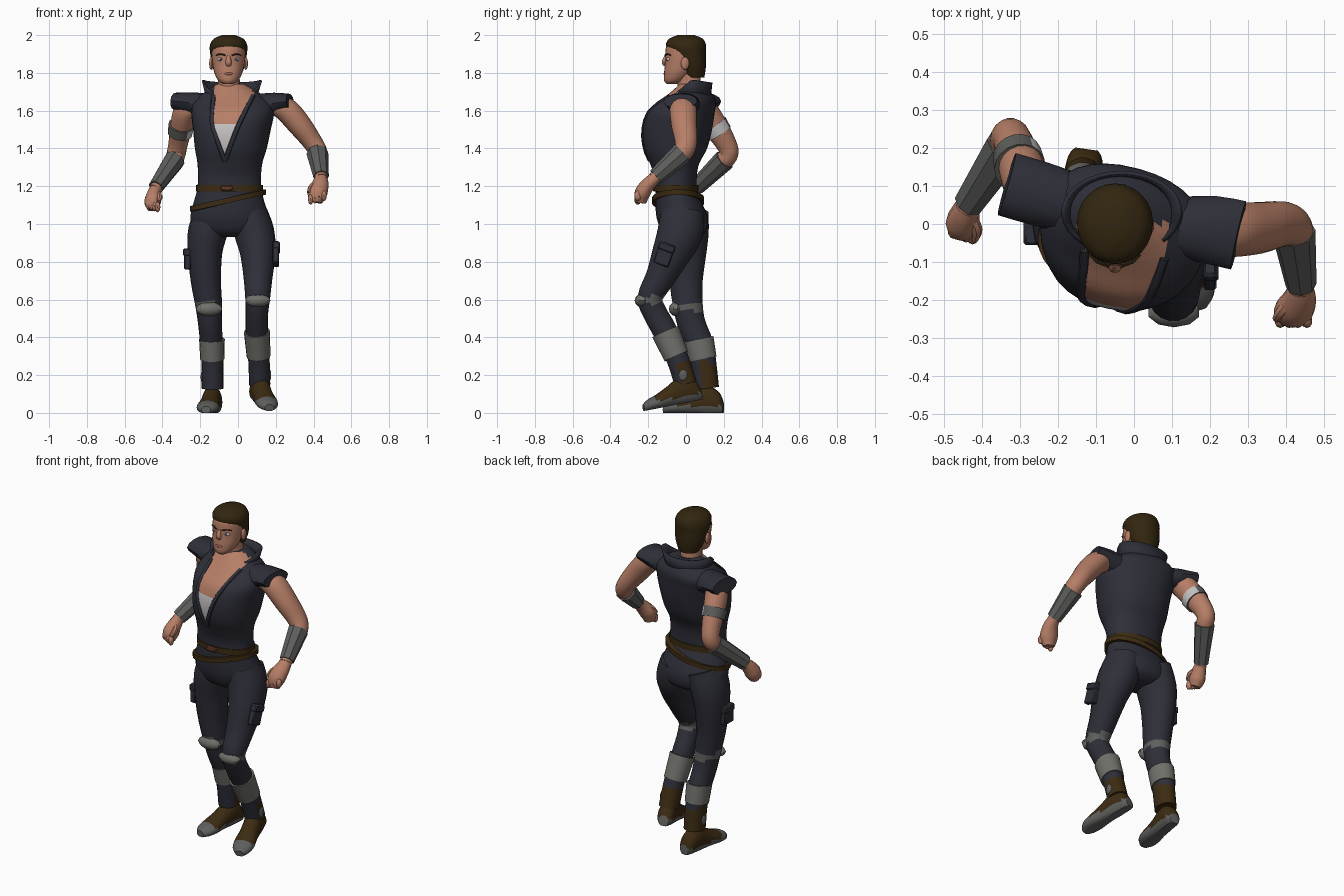
import bpy, bmesh, math
from mathutils import Vector, Matrix
from mathutils.bvhtree import BVHTree

cube = bpy.data.objects.get("Cube")
if cube:
    bpy.data.objects.remove(cube)


def material(name, *rgb):
    m = bpy.data.materials.new(name)
    m.use_nodes = True
    m.diffuse_color = (*rgb, 1)
    for node in m.node_tree.nodes:
        if node.type == 'BSDF_PRINCIPLED':
            node.inputs["Base Color"].default_value = (*rgb, 1)
    return m


navy = material("navy cloth", .027, .028, .04)
skin = material("skin", .47, .21, .135)
lips = material("lips", .36, .13, .09)
hair = material("dark brown hair", .032, .019, .005)
leather = material("brown leather", .045, .024, .006)
grey = material("grey guard", .11, .115, .108)
pale = material("pale grey trim", .16, .16, .145)
white = material("white cloth", .55, .53, .53)
iris = material("blue iris", .06, .1, .16)
rust = material("rust buckle", .13, .04, .02)
parts = []


def finish(name, bm, mats, rule=None):
    bmesh.ops.recalc_face_normals(bm, faces=bm.faces[:])
    bm.normal_update()
    if rule:
        for f in bm.faces:
            f.material_index = rule(f.calc_center_median(), f.normal)
    mesh = bpy.data.meshes.new(name)
    bm.to_mesh(mesh)
    bm.free()
    for m in mats:
        mesh.materials.append(m)
    ob = bpy.data.objects.new(name, mesh)
    bpy.context.collection.objects.link(ob)
    parts.append(ob)
    return ob


def interpolate(rows, k):
    # Catmull-Rom through every column of the rows
    out = []
    for i in range(len(rows) - 1):
        quad = [rows[max(0, min(len(rows) - 1, i + j))] for j in (-1, 0, 1, 2)]
        for s in range(k):
            t = s / k
            out.append([b + .5 * t * (c - a + t * (2*a - 5*b + 4*c - d + t * (3*(b - c) + d - a)))
                        for a, b, c, d in zip(*quad)])
    return out + [list(rows[-1])]


def tube(name, rows, mats, sides=18, k=4, ref=(1, 0, 0), level=False, power=1, cuts=(), rule=None):
    # Loft of ellipses: x, y, z, radius a, radius b and an optional twist
    rows = interpolate(rows, k)
    pts = [Vector(r[:3]) for r in rows]
    bm = bmesh.new()
    rings = []
    for i, r in enumerate(rows):
        t = Vector((0, 0, 1)) if level else (pts[min(i + 1, len(pts) - 1)] - pts[max(i - 1, 0)]).normalized()
        u = Vector(ref)
        u = (u - u.dot(t) * t).normalized()
        v = t.cross(u)
        if len(r) > 5:
            spin = Matrix.Rotation(math.radians(r[5]), 3, t)
            u, v = spin @ u, spin @ v
        ring = []
        for s in range(sides):
            c, w = math.cos(s * math.tau / sides), math.sin(s * math.tau / sides)
            c, w = math.copysign(abs(c) ** power, c), math.copysign(abs(w) ** power, w)
            ring.append(bm.verts.new(pts[i] + u * r[3] * c + v * r[4] * w))
        rings.append(ring)
    for a, b in zip(rings, rings[1:]):
        for s in range(sides):
            n = (s + 1) % sides
            bm.faces.new((a[s], a[n], b[n], b[s]))
    bm.faces.new(rings[0])
    bm.faces.new(rings[-1])
    for (x, z), (p, q) in cuts:
        bmesh.ops.bisect_plane(bm, geom=bm.verts[:] + bm.edges[:] + bm.faces[:],
                               plane_co=(x, 0, z), plane_no=(q - z, 0, x - p))
    return finish(name, bm, mats, rule)


def blob(name, loc, radii, mat, seg=14):
    bm = bmesh.new()
    bmesh.ops.create_uvsphere(bm, u_segments=seg, v_segments=seg // 2 + 1, radius=1,
                              matrix=Matrix.LocRotScale(Vector(loc), None, Vector(radii)))
    return finish(name, bm, [mat])


def box(name, loc, size, mat, tilt=0):
    bm = bmesh.new()
    turn = Matrix.Rotation(math.radians(tilt), 3, 'X').to_quaternion()
    bmesh.ops.create_cube(bm, size=1, matrix=Matrix.LocRotScale(Vector(loc), turn, Vector(size)))
    bmesh.ops.bevel(bm, geom=bm.edges[:], offset=.006, segments=1, affect='EDGES')
    return finish(name, bm, [mat])


def belt(name, loc, rx, ry, slope, high, mat):
    bm = bmesh.new()
    rings = []
    for s in range(32):
        c, w = math.cos(s * math.tau / 32), math.sin(s * math.tau / 32)
        rings.append([bm.verts.new((loc[0] + (rx + d) * c, loc[1] + (ry + d) * w, loc[2] + slope * rx * c + h * high / 2))
                      for d, h in ((-.03, -1), (0, -1), (0, 1), (-.03, 1))])
    for a, b in zip(rings, rings[1:] + rings[:1]):
        for j in range(4):
            bm.faces.new((a[j], a[j - 1], b[j - 1], b[j]))
    return finish(name, bm, [mat])


# Vest with open neckline and undershirt
tip = (-.07, 1.335)
right_edge = [tip, (-.142, 1.53), (-.125, 1.72)]
left_edge = [tip, (0, 1.52), (.1, 1.72)]


def edge_x(edge, z):
    a, b = edge[:2] if z < edge[1][1] else edge[1:]
    return a[0] + (b[0] - a[0]) * (z - a[1]) / (b[1] - a[1])


def vest_rule(c, n):
    inside = c.y < .0 and c.z > tip[1] and edge_x(right_edge, c.z) < c.x < edge_x(left_edge, c.z)
    return 0 if not inside else 1 if c.z > 1.53 else 2


torso = tube("vest", [
    (-.045, -.052, 1.17, .17, .11, 0), (-.045, -.055, 1.25, .167, .112, 0),
    (-.043, -.06, 1.32, .172, .13, -4), (-.038, -.055, 1.4, .19, .165, -8),
    (-.032, -.045, 1.5, .205, .18, -12), (-.028, -.025, 1.59, .22, .17, -15),
    (-.028, .01, 1.65, .205, .14, -15), (-.035, .025, 1.7, .14, .1, -12),
    (-.04, .03, 1.74, .075, .065, 0)], [navy, skin, white], sides=32, level=True, power=.9,
    cuts=[*zip(right_edge, right_edge[1:]), *zip(left_edge, left_edge[1:]), ((0, 1.53), (1, 1.53))],
    rule=vest_rule)
tree = BVHTree.FromPolygons([v.co for v in torso.data.vertices], [p.vertices[:] for p in torso.data.polygons])
for side, edge in (("right", right_edge), ("left", left_edge)):
    path = []
    for i in range(9):
        z = tip[1] + i * .043
        x = edge_x(edge, z)
        hit = tree.ray_cast(Vector((x, -1, z)), Vector((0, 1, 0)))[0]
        path.append((x, hit.y if hit else -.05, z, .013, .009))
    tube(side + "_lapel", path, [navy], sides=8, k=1)

# Standing collar
bm = bmesh.new()
previous = None
for i in range(25):
    a = math.radians(-50 + 280 * i / 24)
    c, s = math.cos(a), math.sin(a)
    low = bm.verts.new((-.035 + .12 * c, .03 + .09 * s, 1.655))
    top = bm.verts.new((-.032 + .15 * c, .03 + .1 * s, 1.765 - (.015 if s > 0 else .085) * abs(s)))
    if previous:
        bm.faces.new((previous[0], low, top, previous[1]))
    previous = (low, top)
collar = finish("collar", bm, [navy])
collar.modifiers.new("thickness", 'SOLIDIFY').thickness = .01

# Flared cap sleeves
for side, rows in (
        ("right", [(-.15, .05, 1.62, .08, .07), (-.25, .08, 1.64, .085, .058), (-.335, .105, 1.65, .085, .045)]),
        ("left", [(.11, -.01, 1.62, .08, .07), (.2, -.015, 1.64, .09, .056), (.275, -.03, 1.65, .092, .04)])):
    tube(side + "_sleeve", rows, [navy], sides=12, k=2, ref=(0, 1, 0))

# Pelvis and belts
tube("pelvis", [
    (-.045, -.055, 1.2, .163, .105), (-.047, -.04, 1.12, .186, .122), (-.044, -.02, 1.03, .208, .135),
    (-.04, -.01, .96, .185, .115), (-.04, -.01, .93, .1, .07)], [navy], sides=28, level=True)
belt("waist_belt", (-.045, -.053, 1.19), .177, .118, 0, .035, leather)
belt("slung_belt", (-.053, -.042, 1.125), .2, .138, .22, .028, leather)
box("buckle", (-.06, -.17, 1.19), (.065, .02, .028), rust)

# Legs
legs = {
    "left": [(.06, -.02, 1.06, .095, .115), (.085, -.03, .96, .106, .122), (.105, -.075, .85, .095, .105),
             (.106, -.135, .72, .077, .08), (.104, -.19, .61, .066, .067), (.1, -.165, .53, .06, .065),
             (.1, -.115, .44, .06, .066), (.11, -.05, .3, .057, .06), (.115, 0, .15, .056, .06)],
    "right": [(-.13, 0, 1.06, .095, .12), (-.16, 0, .96, .104, .122), (-.175, 0, .85, .092, .11),
              (-.17, 0, .7, .08, .09), (-.155, .01, .57, .071, .08), (-.148, .03, .47, .063, .075),
              (-.14, .075, .36, .06, .072), (-.135, .095, .25, .058, .068), (-.135, .11, .13, .058, .066)]}
for side, rows in legs.items():
    knee = .6 if side == "left" else .56

    def leg_rule(c, n):
        if abs(c.z - knee) < .022:
            return 1
        return 2 if c.z < .27 and n.y > -.35 else 0
    tube(side + "_leg", rows, [navy, grey, leather], rule=leg_rule)

blob("left_knee_pad", (.105, -.232, .595), (.07, .04, .036), pale, 10)
blob("right_knee_pad", (-.153, -.055, .55), (.073, .036, .038), pale, 10)
tube("left_boot_cuff", [(.1, -.108, .43, .069, .077), (.109, -.052, .3, .063, .068)], [pale], k=1)
tube("right_boot_cuff", [(-.138, .068, .39, .068, .08), (-.136, .09, .285, .064, .074)], [pale], k=1)
blob("left_ankle_disc", (.168, -.015, .2), (.008, .022, .03), grey)
blob("right_ankle_disc", (-.19, .1, .19), (.008, .022, .03), grey)
box("left_thigh_pocket", (.2, -.115, .84), (.035, .085, .12), navy, -20)
box("left_pocket_flap", (.203, -.103, .875), (.04, .09, .04), navy, -20)
box("right_thigh_pocket", (-.268, -.01, .815), (.038, .085, .11), navy)
box("right_pocket_flap", (-.27, -.01, .85), (.042, .09, .04), navy)


# Feet: flat-soled loft from heel to toe
def foot(name, loc, pitch, yaw):
    rows = interpolate([(.088, .03, .06), (.065, .045, .11), (0, .052, .145), (-.08, .052, .105),
                        (-.15, .06, .072), (-.2, .052, .055), (-.232, .025, .035)], 3)
    bm = bmesh.new()
    rings = []
    for y, w, h in rows:
        rings.append([bm.verts.new((w * math.cos(a), y, max(0, h * (.45 + .55 * math.sin(a)))))
                      for a in (s * math.tau / 18 for s in range(18))])
    for a, b in zip(rings, rings[1:]):
        for s in range(18):
            bm.faces.new((a[s], a[s - 1], b[s - 1], b[s]))
    bm.faces.new(rings[0])
    bm.faces.new(rings[-1])
    ob = finish(name, bm, [leather, grey], lambda c, n: int(c.z < .04 or c.y < -.17))
    ob.data.transform(Matrix.Translation(loc) @ Matrix.Rotation(math.radians(yaw), 4, 'Z')
                      @ Matrix.Rotation(math.radians(pitch), 4, 'X'))


foot("left_foot", (.115, 0, .055), 11, 13)
foot("right_foot", (-.137, .11, 0), 0, -8)

# Arms, forearm guards and armband
tube("left_arm", [
    (.2, -.02, 1.63, .055, .065), (.26, -.015, 1.6, .065, .072), (.33, -.01, 1.52, .062, .068),
    (.39, 0, 1.44, .053, .06), (.42, -.01, 1.39, .05, .054), (.425, -.05, 1.35, .046, .05),
    (.44, -.17, 1.24, .033, .035)], [skin])
tube("right_arm", [
    (-.22, .08, 1.63, .055, .062), (-.275, .1, 1.6, .064, .07), (-.3, .16, 1.51, .059, .066),
    (-.318, .215, 1.42, .051, .055), (-.328, .225, 1.37, .05, .052), (-.345, .19, 1.325, .046, .048),
    (-.44, .045, 1.18, .033, .035)], [skin])
tube("left_forearm_guard", [(.42, -.02, 1.375, .058, .06), (.44, -.16, 1.25, .041, .044)], [grey], sides=8, k=1)
tube("right_forearm_guard", [(-.335, .205, 1.34, .058, .058), (-.435, .055, 1.195, .041, .044)],
     [grey], sides=8, k=1)
tube("armband", [(-.3, .148, 1.525, .068, .074), (-.307, .178, 1.478, .065, .07)], [grey, white], k=1,
     rule=lambda c, n: int(c.x > -.27))

# Fists
fists = {
    "left": ([(.44, -.155, 1.25, .03, .032), (.436, -.195, 1.215, .044, .036), (.42, -.23, 1.165, .053, .042),
              (.412, -.24, 1.115, .035, .03)], (.385, -.255, 1.13), (.455, -.255, 1.15),
             [(.42, -.2, 1.22, .018, .018), (.39, -.23, 1.195, .017, .017), (.375, -.25, 1.165, .011, .011)]),
    "right": ([(-.435, .055, 1.19, .03, .032), (-.445, .025, 1.155, .039, .042), (-.452, 0, 1.115, .044, .046),
               (-.45, -.015, 1.078, .03, .03)], (-.475, -.02, 1.105), (-.425, -.035, 1.09),
              [(-.43, .02, 1.165, .017, .017), (-.415, -.015, 1.145, .016, .016), (-.42, -.042, 1.12, .01, .01)])}
for side, (palm, first, last, thumb) in fists.items():
    tube(side + "_fist", palm, [skin], sides=12)
    tube(side + "_thumb", thumb, [skin], sides=8)
    for i in range(4):
        blob(f"{side}_finger_{i + 1}", Vector(first).lerp(Vector(last), i / 3), (.015, .019, .028), skin, 10)

# Neck and head
tube("neck", [(-.045, .03, 1.62, .075, .07), (-.047, .02, 1.71, .061, .064), (-.05, .012, 1.8, .057, .062)],
     [skin], level=True)
tube("head", [
    (-.052, -.072, 1.742, .028, .032), (-.052, -.06, 1.76, .053, .056), (-.051, -.04, 1.8, .074, .076),
    (-.05, -.02, 1.85, .085, .091), (-.05, -.01, 1.9, .09, .1), (-.05, -.005, 1.94, .089, .099),
    (-.05, 0, 1.972, .07, .08), (-.05, 0, 1.99, .03, .035)], [skin], sides=24, level=True)
tube("hair", [
    (-.05, .045, 1.775, .06, .052), (-.05, .032, 1.83, .084, .073), (-.05, .012, 1.9, .097, .093),
    (-.05, 0, 1.945, .099, .106), (-.05, 0, 1.98, .079, .09), (-.05, 0, 2, .035, .045)],
    [hair], sides=24, level=True)
tube("nose", [(-.05, -.104, 1.89, .009, .01), (-.05, -.116, 1.857, .016, .013), (-.05, -.11, 1.838, .012, .008)],
     [skin], sides=10)
blob("mouth", (-.05, -.112, 1.795), (.024, .007, .008), lips)
for side, s in (("left", 1), ("right", -1)):
    blob(side + "_ear", (-.05 + s * .091, -.005, 1.85), (.012, .022, .034), skin)
    blob(side + "_eye", (-.05 + s * .042, -.092, 1.872), (.016, .012, .01), white)
    blob(side + "_iris", (-.05 + s * .042, -.102, 1.872), (.007, .004, .007), iris)
    tube(side + "_brow", [(-.05 + s * .018, -.11, 1.893, .004, .005), (-.05 + s * .045, -.1, 1.9, .004, .005),
                          (-.05 + s * .066, -.081, 1.893, .003, .004)], [hair], sides=6, ref=(0, 0, 1))

# Smooth shading with crisp edges
bpy.ops.object.select_all(action='DESELECT')
for ob in parts:
    ob.select_set(True)
bpy.context.view_layer.objects.active = parts[0]
bpy.ops.object.shade_smooth_by_angle(angle=math.radians(40))
